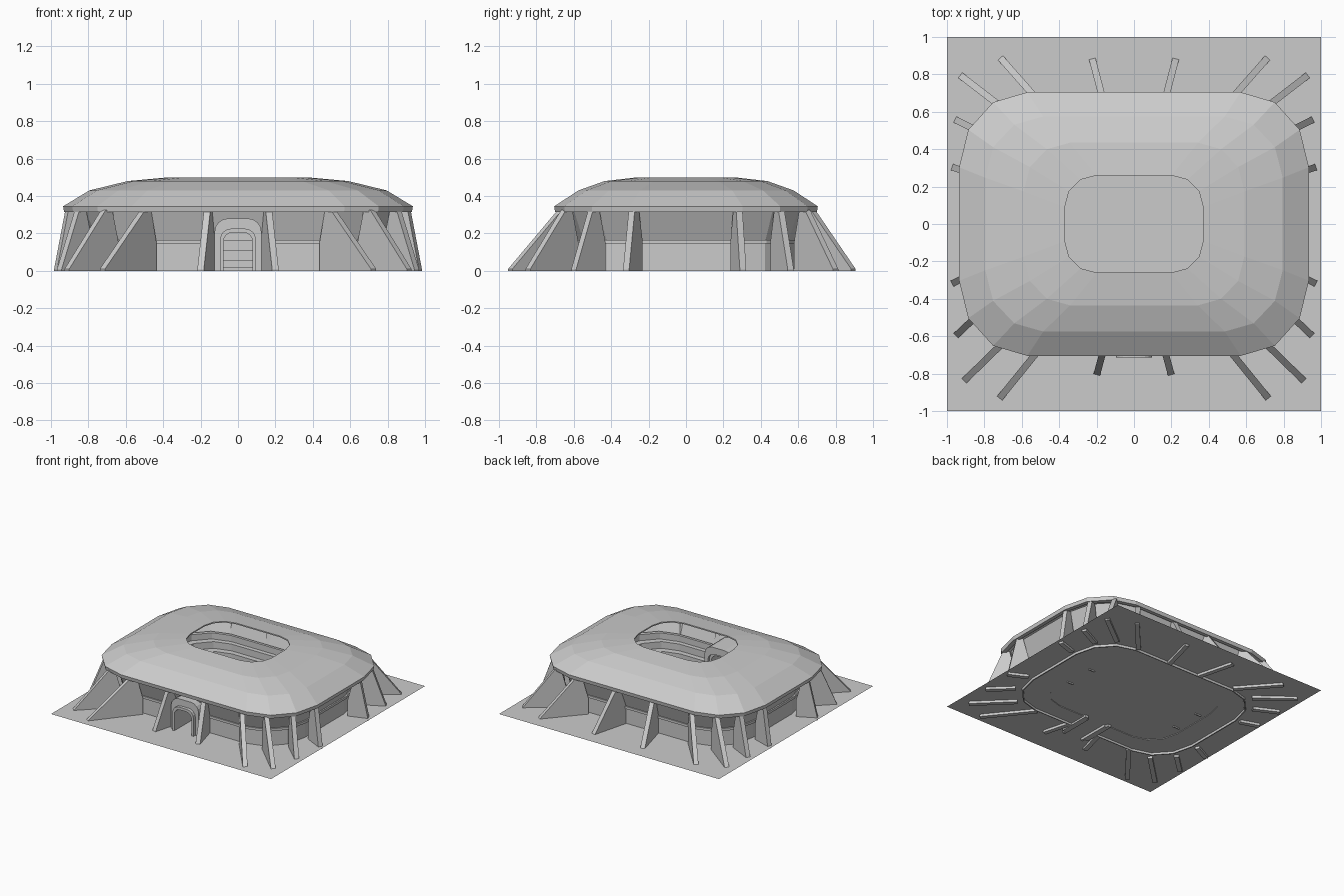
import bpy, bmesh, math
from mathutils import Vector

if "Cube" in bpy.data.objects:
    bpy.data.objects.remove(bpy.data.objects["Cube"])


def make(name, bm):
    bmesh.ops.recalc_face_normals(bm, faces=bm.faces)
    me = bpy.data.meshes.new(name)
    bm.to_mesh(me)
    bm.free()
    ob = bpy.data.objects.new(name, me)
    bpy.context.collection.objects.link(ob)
    return ob


def outline(hx, hy, fx, fy):
    """16-point rounded rectangle; fx, fy are corner radii as fractions."""
    pts = []
    for q, (sx, sy) in enumerate([(1, 1), (-1, 1), (-1, -1), (1, -1)]):
        for k in range(4):
            a = math.radians(30 * (k if q % 2 == 0 else 3 - k))
            pts.append((sx * hx * (1 - fx + fx * math.cos(a)),
                        sy * hy * (1 - fy + fy * math.sin(a))))
    return pts


def ring_loft(name, rings):
    """Closed profile (hx, hy, z[, fx, fy]) swept round the stadium plan."""
    bm = bmesh.new()
    loops = []
    for r in rings:
        hx, hy, z, *f = r
        fx, fy = f if f else (0.39, 0.57)
        loops.append([bm.verts.new((x, y, z)) for x, y in outline(hx, hy, fx, fy)])
    for a, b in zip(loops, loops[1:] + loops[:1]):
        for i in range(16):
            j = (i + 1) % 16
            bm.faces.new((a[i], a[j], b[j], b[i]))
    return make(name, bm)


def prism(name, pts, offset):
    bm = bmesh.new()
    f = bm.faces.new([bm.verts.new(p) for p in pts])
    ext = bmesh.ops.extrude_face_region(bm, geom=[f])["geom"]
    bmesh.ops.translate(bm, vec=offset,
                        verts=[v for v in ext if isinstance(v, bmesh.types.BMVert)])
    return make(name, bm)


def arch_pts(w, h, r):
    right = [(w, 0)] + [(w - r + r * math.cos(a), h - r + r * math.sin(a))
                        for a in [math.radians(22.5 * k) for k in range(5)]]
    return right + [(-x, z) for x, z in reversed(right)]


def arch(name, outer, inner, y0, y1):
    pts = arch_pts(*outer) + arch_pts(*inner)[::-1]
    return prism(name, [(x, y0, z) for x, z in pts], (0, y1 - y0, 0))


def box(name, lo, hi):
    return prism(name, [(lo[0], lo[1], lo[2]), (hi[0], lo[1], lo[2]),
                        (hi[0], hi[1], lo[2]), (lo[0], hi[1], lo[2])],
                 (0, 0, hi[2] - lo[2]))


# Ground slab, slightly above the feet of the fins
bm = bmesh.new()
bmesh.ops.create_grid(bm, x_segments=1, y_segments=1, size=1)
bmesh.ops.translate(bm, vec=(0, 0, 0.02), verts=bm.verts)
make("base_plate", bm)

# Roof shell with central opening
ring_loft("roof", [
    (0.93, 0.70, 0.315), (0.935, 0.705, 0.345), (0.795, 0.575, 0.43),
    (0.59, 0.435, 0.48, 0.42, 0.6), (0.37, 0.26, 0.50, 0.46, 0.65),
    (0.37, 0.26, 0.49, 0.46, 0.65), (0.59, 0.435, 0.465, 0.42, 0.6),
    (0.79, 0.575, 0.41), (0.90, 0.67, 0.315)])

# Outer wall: upright below, leaning outwards above
W, H = 0.93, 0.70
wall = ring_loft("outer_wall", [
    (W * .845, H * .845, 0), (W * .845, H * .845, 0.155), (W * .93, H * .93, 0.33),
    (W * .922, H * .922, 0.332), (W * .835, H * .835, 0.155), (W * .835, H * .835, 0)])
band = ring_loft("wall_band", [
    (W * .862, H * .862, 0.145), (W * .862, H * .862, 0.165),
    (W * .84, H * .84, 0.165), (W * .84, H * .84, 0.145)])

# Stepped seating
steps = [(0.63, 0.015), (0.63, 0.055), (0.69, 0.055), (0.69, 0.11), (0.75, 0.11),
         (0.75, 0.165), (0.80, 0.165), (0.80, 0.215), (0.83, 0.215), (0.83, 0.015)]
stands = ring_loft("stands", [(W * s, H * s, z) for s, z in steps])

# Entrance passage cut through wall and stands
cutter = prism("passage_cutter", [(x, -0.8, z - 0.01 if z == 0 else z)
                                  for x, z in arch_pts(0.085, 0.215, 0.05)], (0, 0.5, 0))
cutter.hide_render = True
cutter.hide_set(True)
cutter.display_type = 'WIRE'
for ob in (wall, band, stands):
    m = ob.modifiers.new("passage", 'BOOLEAN')
    m.operation = 'DIFFERENCE'
    m.solver = 'EXACT'
    m.object = cutter
arch("entrance_tunnel", (0.125, 0.28, 0.07), (0.095, 0.225, 0.06), -0.69, -0.42)
arch("entrance_frame", (0.096, 0.226, 0.06), (0.078, 0.205, 0.05), -0.715, -0.44)

# Buttress fins: (ground tip, top under the roof), mirrored in x
fins = [((0.20, -0.81), (0.165, -0.68)), ((0.725, -0.94), (0.51, -0.675)),
        ((0.915, -0.845), (0.72, -0.655)), ((0.955, -0.60), (0.86, -0.51)),
        ((0.975, -0.32), (0.915, -0.29)), ((0.225, 0.89), (0.17, 0.68)),
        ((0.72, 0.895), (0.53, 0.68)), ((0.935, 0.80), (0.74, 0.65)),
        ((0.96, 0.56), (0.86, 0.51)), ((0.975, 0.305), (0.915, 0.285))]
T = 0.036
for i, (tip, top) in enumerate(fins):
    for sx, side in ((1, "right"), (-1, "left")):
        p = Vector((tip[0] * sx, tip[1], 0))
        q = Vector((top[0] * sx, top[1], 0))
        d = (q - p).normalized()
        n = Vector((-d.y, d.x, 0)) * T
        back_low, back_top = q + d * 0.095, q + d * 0.05
        up = Vector((0, 0, 0.325))
        prof = [p, p + Vector((0, 0, 0.01)), q + up, back_top + up,
                back_low + Vector((0, 0, 0.155)), back_low]
        prism(f"fin_{side}_{i + 1}", [v - n / 2 for v in prof], n)

# Goal frames on the pitch
for sx, side in ((1, "right"), (-1, "left")):
    x0, x1 = sorted((sx * 0.495, sx * 0.505))
    b0, b1 = sorted((sx * 0.495, sx * 0.55))
    for sy in (1, -1):
        y0, y1 = sorted((sy * 0.12, sy * 0.13))
        box(f"goal_post_{side}", (x0, y0, 0.01), (x1, y1, 0.10))
        box(f"goal_foot_{side}", (b0, y0, 0.01), (b1, y1, 0.03))
    box(f"goal_bar_{side}", (x0, -0.13, 0.09), (x1, 0.13, 0.10))
